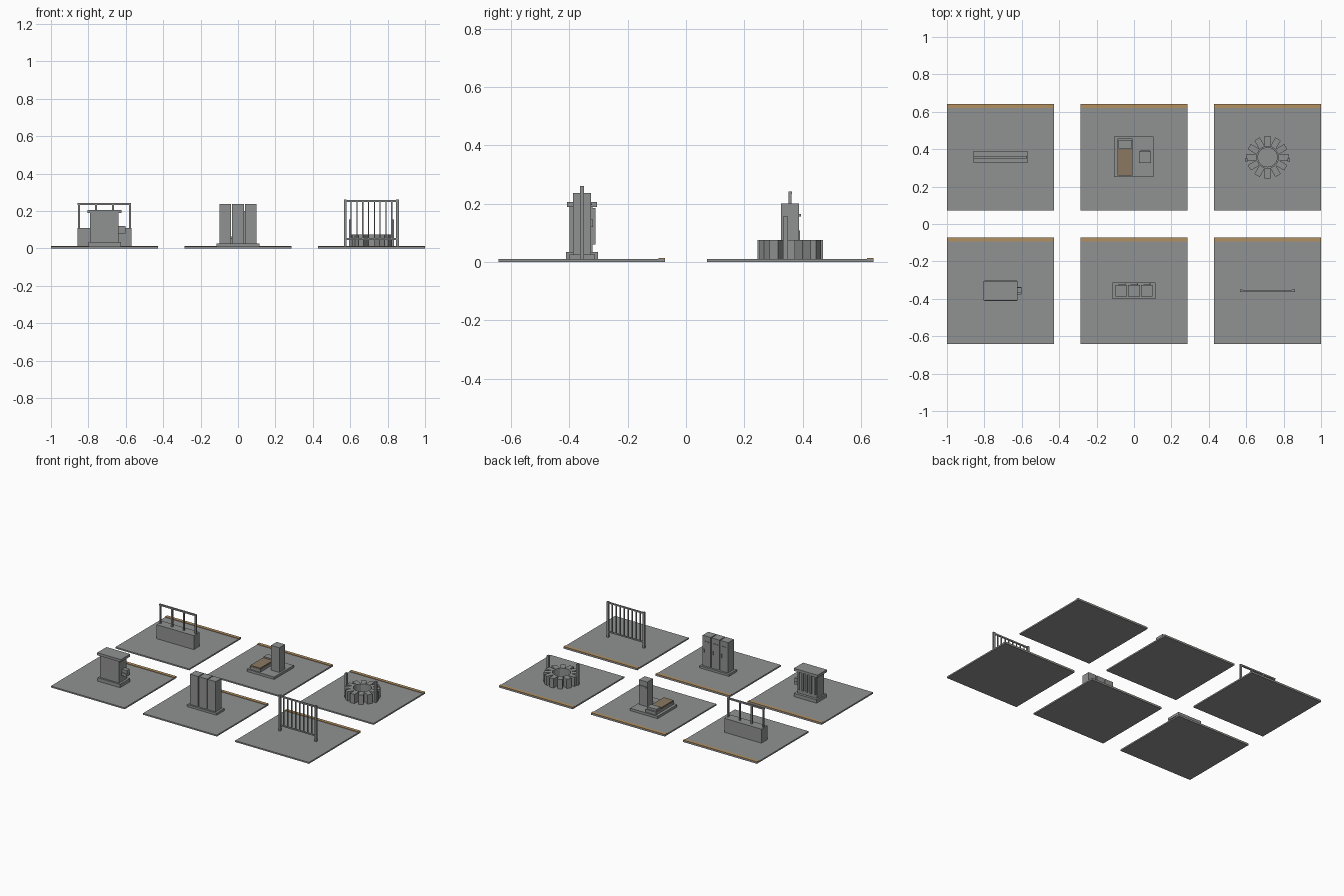
import bpy, bmesh, math
from mathutils import Matrix, Vector


def material(name, r, g, b):
    m = bpy.data.materials.new(name)
    m.diffuse_color = (r, g, b, 1)
    return m


GREY = material("mid grey", 0.28, 0.29, 0.285)
TAN = material("tan trim", 0.45, 0.28, 0.12)
BROWN = material("brown pad", 0.26, 0.19, 0.12)


def box(name, x0, x1, y0, y1, z0, z1, mat=GREY):
    bm = bmesh.new()
    bmesh.ops.create_cube(bm, size=1)
    for v in bm.verts:
        v.co = Vector(((x0 + x1) / 2 + v.co.x * (x1 - x0),
                       (y0 + y1) / 2 + v.co.y * (y1 - y0),
                       (z0 + z1) / 2 + v.co.z * (z1 - z0)))
    return finish(name, bm, mat)


def finish(name, bm, mat):
    me = bpy.data.meshes.new(name)
    bm.to_mesh(me)
    bm.free()
    me.materials.append(mat)
    ob = bpy.data.objects.new(name, me)
    bpy.context.collection.objects.link(ob)
    return ob


P = 0.714      # tile pitch
H = 0.2857     # half tile
Y = 0.357
T = 0.01       # tile top

# six floor tiles with a tan strip along the back edge
for cy in (-Y, Y):
    for cx in (-P, 0, P):
        box("tile", cx - H, cx + H, cy - H, cy + H, 0, T)
        box("tile_strip", cx - H, cx + H, cy + H - 0.023, cy + H, T, 0.0135, TAN)

# front left: cabinet with cap, side unit and rear slats
box("cabinet_base", -0.80, -0.625, -0.412, -0.302, T, 0.034)
box("cabinet_body", -0.79, -0.64, -0.40, -0.32, 0.034, 0.19)
box("cabinet_cap", -0.805, -0.622, -0.408, -0.305, 0.188, 0.206)
box("cabinet_side_unit", -0.64, -0.602, -0.376, -0.336, 0.078, 0.098)
box("cabinet_side_unit_top", -0.64, -0.602, -0.370, -0.340, 0.098, 0.12)
for i in range(5):
    x = -0.715 + (i - 2) * 0.032
    box("cabinet_slat", x - 0.006, x + 0.006, -0.321, -0.31, 0.06, 0.185)

# front middle: three lockers on a plinth
box("locker_base", -0.114, 0.114, -0.40, -0.312, T, 0.025)
for i in (-1, 0, 1):
    x = i * 0.068
    box("locker", x - 0.031, x + 0.031, -0.388, -0.326, 0.025, 0.237)
    box("locker_handle", x + 0.016, x + 0.022, -0.327, -0.319, 0.12, 0.145)
    box("locker_vent", x - 0.018, x + 0.018, -0.327, -0.323, 0.195, 0.201)

# front right: barred fence
for x in (0.574, 0.853):
    box("fence_post", x - 0.007, x + 0.007, -0.364, -0.350, T, 0.26)
box("fence_top_rail", 0.574, 0.853, -0.361, -0.353, 0.247, 0.257)
box("fence_bottom_rail", 0.574, 0.853, -0.361, -0.353, 0.045, 0.054)
for i in range(1, 9):
    x = 0.574 + i * 0.279 / 9
    box("fence_bar", x - 0.003, x + 0.003, -0.36, -0.354, 0.05, 0.25)

# back left: low wall with railing
box("low_wall", -0.858, -0.57, 0.325, 0.39, T, 0.108)
for i in range(4):
    x = -0.85 + i * 0.2725 / 3
    box("railing_post", x - 0.005, x + 0.005, 0.352, 0.362, 0.108, 0.235)
box("railing_top", -0.857, -0.571, 0.351, 0.363, 0.232, 0.242)

# back middle: platform with bed and tower
box("platform", -0.107, 0.105, 0.25, 0.467, T, 0.027)
box("bed_frame", -0.088, -0.008, 0.258, 0.458, 0.027, 0.047)
box("bed_pad", -0.086, -0.010, 0.26, 0.40, 0.047, 0.055, BROWN)
box("bed_pillow", -0.084, -0.012, 0.403, 0.448, 0.047, 0.062)
box("tower", 0.028, 0.092, 0.325, 0.388, 0.027, 0.2)
box("tower_ledge", 0.034, 0.086, 0.387, 0.394, 0.155, 0.165)

# back right: ring of blocks with two tall posts
for i in range(12):
    bm = bmesh.new()
    bmesh.ops.create_cube(bm, size=1)
    bmesh.ops.scale(bm, vec=(0.055, 0.033, 0.065), verts=bm.verts)
    bmesh.ops.translate(bm, vec=(0.085, 0, T + 0.0325), verts=bm.verts)
    bmesh.ops.transform(bm, verts=bm.verts,
                        matrix=Matrix.Translation((P, Y, 0)) @ Matrix.Rotation(i * math.pi / 6, 4, 'Z'))
    finish("ring_block", bm, GREY)
bm = bmesh.new()
bmesh.ops.create_cone(bm, cap_ends=True, segments=24, radius1=0.054, radius2=0.054, depth=0.014)
bmesh.ops.translate(bm, vec=(P, Y, T + 0.007), verts=bm.verts)
finish("ring_floor", bm, GREY)
for s in (-1, 1):
    x = P + s * 0.114
    box("ring_post", x - 0.007, x + 0.007, 0.333, 0.35, T, 0.155)
